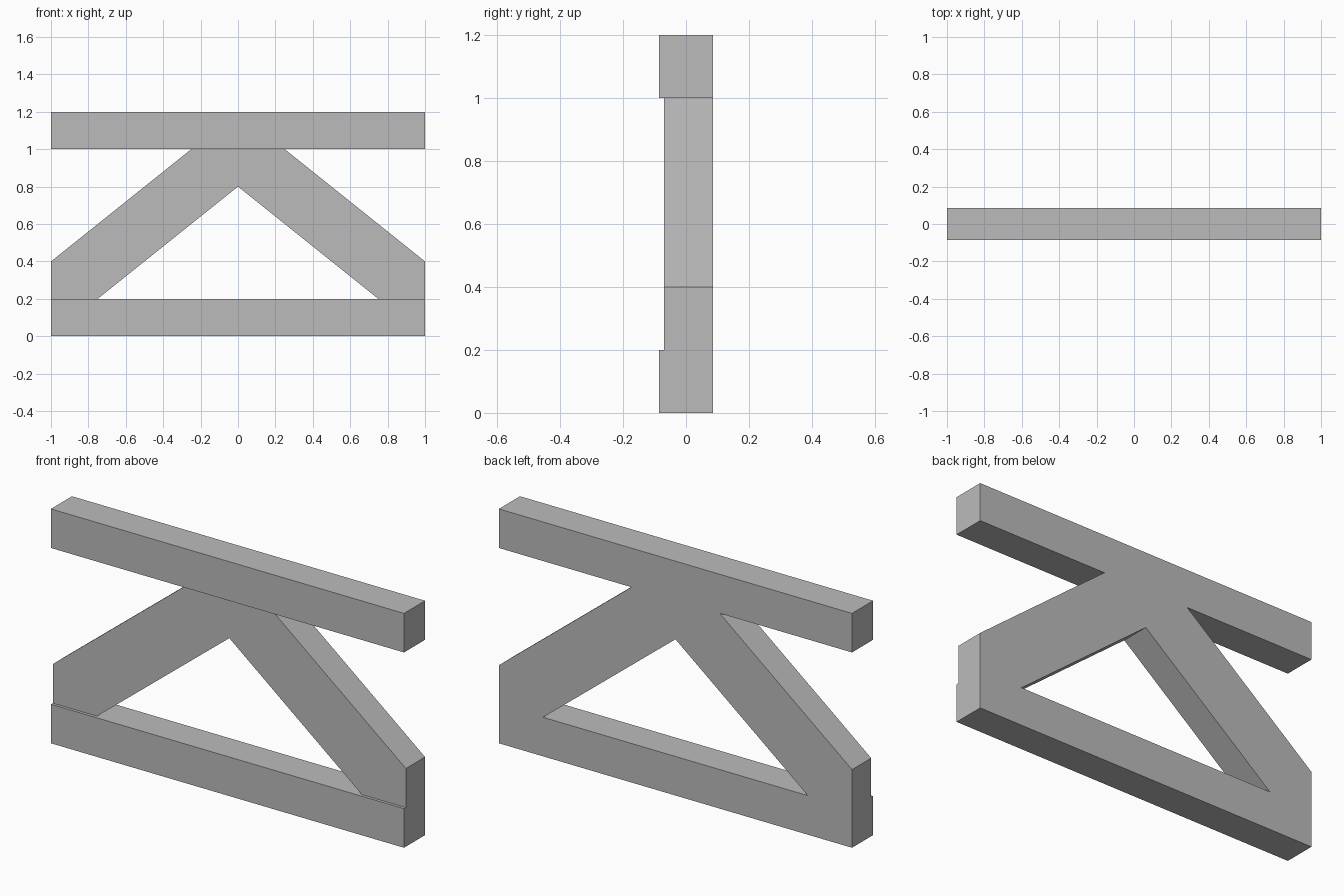
import bpy
import bmesh

cube = bpy.data.objects.get("Cube")
if cube:
    bpy.data.objects.remove(cube, do_unlink=True)

grey = bpy.data.materials.new("plain_grey")
grey.use_nodes = True
colour = (0.5, 0.5, 0.5, 1)
grey.diffuse_color = colour
grey.node_tree.nodes["Principled BSDF"].inputs["Base Color"].default_value = colour

BACK = 0.085
BEAM_FRONT = -0.085
BRACE_FRONT = -0.07


def extrude_profile(name, half, front):
    """Mirror a right-half x,z outline across x = 0 and extrude it to the back."""
    outline = half + [(-x, z) for x, z in reversed(half) if x > 0]
    bm = bmesh.new()
    face = bm.faces.new([bm.verts.new((x, front, z)) for x, z in outline])
    result = bmesh.ops.extrude_face_region(bm, geom=[face])
    moved = [v for v in result["geom"] if isinstance(v, bmesh.types.BMVert)]
    bmesh.ops.translate(bm, verts=moved, vec=(0, BACK - front, 0))
    bmesh.ops.recalc_face_normals(bm, faces=bm.faces)
    mesh = bpy.data.meshes.new(name)
    bm.to_mesh(mesh)
    bm.free()
    mesh.materials.append(grey)
    obj = bpy.data.objects.new(name, mesh)
    bpy.context.collection.objects.link(obj)
    return obj


# Horizontal beams
for name, bottom in (("lower_beam", 0), ("upper_beam", 1)):
    extrude_profile(name, [(1, bottom), (1, bottom + 0.2)], BEAM_FRONT)

# Diagonal brace: two struts meeting under the upper beam, set back at the front
extrude_profile(
    "diagonal_brace",
    [(0, 0.8), (0.75, 0.2), (1, 0.2), (1, 0.4), (0.25, 1)],
    BRACE_FRONT,
)
